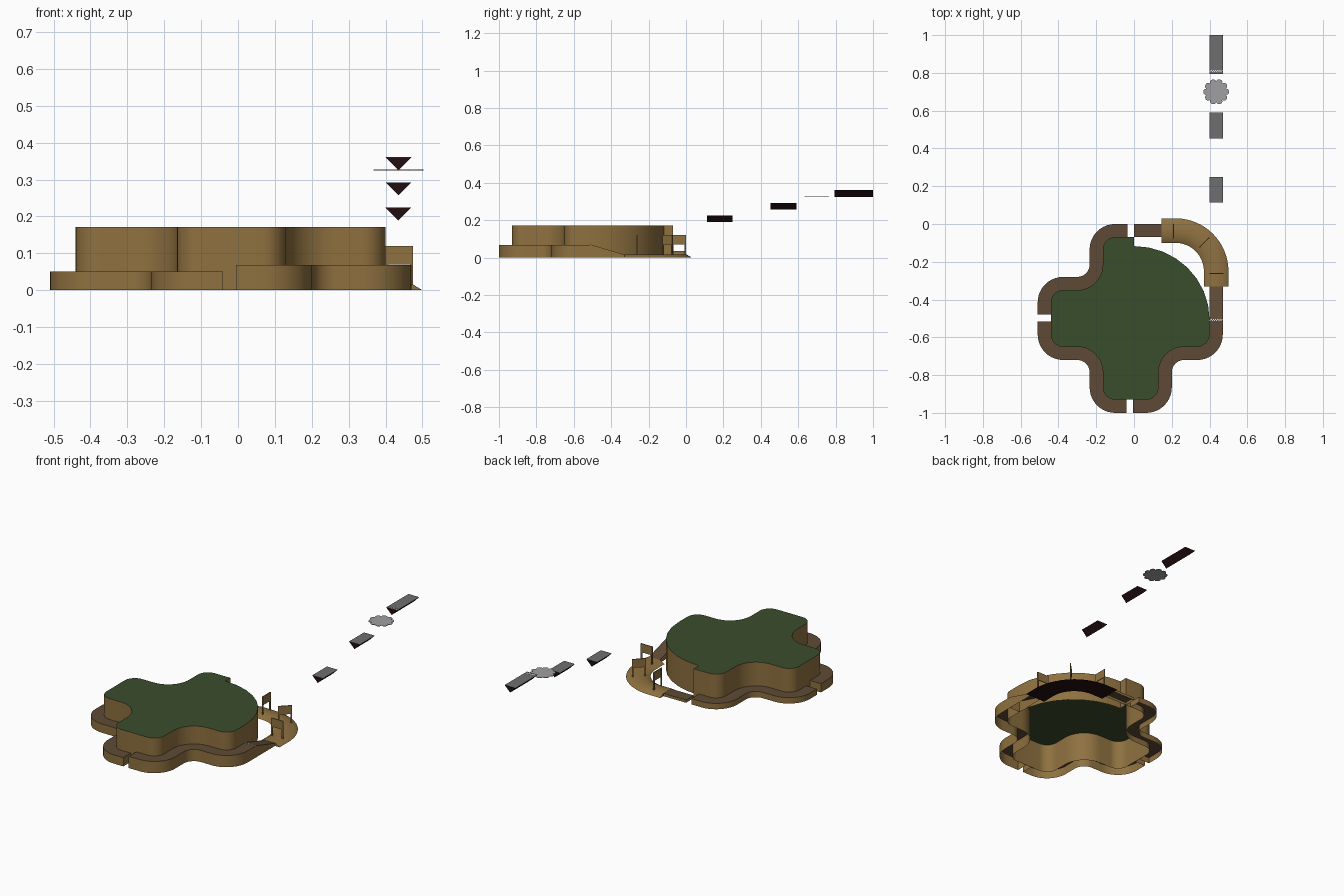
import bpy, bmesh, math
from mathutils import Vector

if "Cube" in bpy.data.objects:
    bpy.data.objects.remove(bpy.data.objects["Cube"])

def srgb(h):
    c = [int(h[i:i + 2], 16) / 255 for i in (0, 2, 4)]
    return [x / 12.92 if x <= 0.04045 else ((x + 0.055) / 1.055) ** 2.4 for x in c] + [1]

def mat(name, h):
    m = bpy.data.materials.new(name)
    m.diffuse_color = srgb(h)
    m.use_nodes = True
    m.node_tree.nodes["Principled BSDF"].inputs["Base Color"].default_value = m.diffuse_color
    return m

GRASS = mat("grass green", "3A4D2B")
WOOD = mat("tan wood", "8F7140")
TRACK = mat("track brown", "5E4A35")
DARK = mat("dark underside", "220E10")
GREY = mat("ramp grey", "6E6E6E")
LIGHT = mat("light grey", "A0A0A2")
WHITE = mat("white", "E8E8E8")

def make(name, verts, faces, mats, idx=None, smooth=False):
    me = bpy.data.meshes.new(name)
    me.from_pydata([tuple(v) for v in verts], [], faces)
    for m in mats:
        me.materials.append(m)
    if idx:
        for p, i in zip(me.polygons, idx):
            p.material_index = i
    ob = bpy.data.objects.new(name, me)
    bpy.context.collection.objects.link(ob)
    if smooth:
        bpy.ops.object.select_all(action='DESELECT')
        ob.select_set(True)
        bpy.context.view_layer.objects.active = ob
        bpy.ops.object.shade_smooth_by_angle(angle=math.radians(35))
    return ob

def fillet(pts, r=0.1, n=10):
    """Round every inner corner of a polyline."""
    pts = [Vector(p) for p in pts]
    out = [pts[0]]
    for a, b, c in zip(pts, pts[1:], pts[2:]):
        u, v = (a - b).normalized(), (c - b).normalized()
        o = b + (u + v) * r
        for i in range(n + 1):
            t = i / n * math.pi / 2
            out.append(o - v * r * math.cos(t) - u * r * math.sin(t))
    return out + [pts[-1]]

def offset(pts, d):
    """Shift a polyline to its left by d."""
    out = []
    for i, p in enumerate(pts):
        t = (pts[min(i + 1, len(pts) - 1)] - pts[max(i - 1, 0)]).normalized()
        out.append(p + Vector((-t.y, t.x)) * d)
    return out

def sweep(name, pts, profile, seg_mats, mats, closed=False, caps=0):
    """Sweep a (side, height) profile along a path; height may be a function of the path fraction."""
    verts, faces, idx = [], [], []
    k, n = len(profile), len(pts)
    rails = [offset(pts, s) for s, h in profile]
    for i in range(n):
        for (s, h), rail in zip(profile, rails):
            verts.append((rail[i].x, rail[i].y, h(i / (n - 1)) if callable(h) else h))
    for i in range(n - 1):
        for j in range(k if closed else k - 1):
            a, b = i * k + j, i * k + (j + 1) % k
            faces.append((a, a + k, b + k, b))
            idx.append(seg_mats[j])
    faces += [tuple(range(k)), tuple(reversed(range((n - 1) * k, n * k)))]
    idx += [caps, caps]
    return make(name, verts, faces, mats, idx, True)

W = 0.035
def track(name, pts, h):
    return sweep(name, pts, [(W, 0), (W, h), (-W, h), (-W, 0)], [0, 1, 0], [WOOD, TRACK])

# raised track sections around the hill, stepping up by quarter
nw = [(-0.035, -0.035), (-0.2, -0.035), (-0.2, -0.315), (-0.475, -0.315), (-0.475, -0.48)]
sw = [(-0.475, -0.515), (-0.475, -0.685), (-0.2, -0.685), (-0.2, -0.965), (-0.04, -0.965)]
se = [(-0.005, -0.965), (0.165, -0.965), (0.165, -0.685), (0.435, -0.685), (0.435, -0.505)]
track("track_back_left", fillet(nw), 0.034)
track("track_front_left", fillet(sw), 0.051)
track("track_front_right", fillet(se), 0.068)
track("track_back_strip", [Vector((0.15, -0.035)), Vector((0.0, -0.035))], 0.016)
track("track_right_ramp", [Vector((0.435, -0.505)), Vector((0.435, -0.33))],
      lambda t: 0.068 - 0.052 * t)

# hill: inner edge of the track, closed by a quarter ellipse at the back right
centre = fillet([(0.0, -0.035)] + nw[1:4] + sw[1:4] + se[1:])
outline = offset(centre, W)
outline += [Vector((0.4 * math.cos(t), -0.505 + 0.388 * math.sin(t)))
            for t in (math.pi / 2 * i / 8 for i in range(1, 9))]
n = len(outline)
verts = [(p.x, p.y, z) for z in (0, 0.172) for p in outline]
faces = [(i, (i + 1) % n, n + (i + 1) % n, n + i) for i in range(n)] + [tuple(range(n, 2 * n))]
make("hill", verts, faces, [WOOD, GRASS], [0] * n + [1], True)

# curved wooden bend with sloping shoulders
bend = fillet([(0.145, -0.035), (0.435, -0.035), (0.435, -0.33)], 0.215, 16)
sweep("wooden_bend", bend, [(0.065, 0), (0.037, 0.017), (-0.037, 0.017), (-0.065, 0)],
      [0, 0, 0, 1], [WOOD, DARK], closed=True)

def box(bm, size, loc):
    r = bmesh.ops.create_cube(bm, size=1)["verts"]
    bmesh.ops.scale(bm, vec=size, verts=r)
    bmesh.ops.translate(bm, vec=loc, verts=r)

def bm_object(name, bm, m):
    me = bpy.data.meshes.new(name)
    bm.to_mesh(me)
    bm.free()
    me.materials.append(m)
    ob = bpy.data.objects.new(name, me)
    bpy.context.collection.objects.link(ob)
    return ob

# three gates standing across the bend
for k, (x, y, a) in enumerate([(0.21, -0.038, 90), (0.372, -0.098, 45), (0.437, -0.262, 0)]):
    bm = bmesh.new()
    box(bm, (0.075, 0.005, 0.05), (0, 0, 0.095))
    for s in (-1, 1):
        box(bm, (0.008, 0.006, 0.105), (s * 0.0335, 0, 0.0675))
    ob = bm_object("gate_%d" % (k + 1), bm, WOOD)
    ob.location = (x, y, 0)
    ob.rotation_euler.z = math.radians(a)

# floating wedge ramps
for k, (y0, y1, z) in enumerate([(0.113, 0.248, 0.224), (0.452, 0.59, 0.292), (0.795, 1.0, 0.36)]):
    v = [(0.435 + x, y, z + dz) for y in (y0, y1) for x, dz in ((-W, 0), (W, 0), (0, -0.035))]
    make("floating_ramp_%d" % (k + 1), v,
         [(0, 1, 4, 3), (1, 2, 5, 4), (2, 0, 3, 5), (0, 2, 1), (3, 4, 5)],
         [GREY, DARK], [0, 1, 1, 1, 1])

# scalloped floating disc
N = 80
rim = []
for i in range(N):
    t = 2 * math.pi * i / N
    r = 0.054 + 0.014 * math.sqrt(abs(math.cos(5 * t)))
    rim.append((0.435 + r * math.cos(t), 0.7 + r * math.sin(t)))
v = [(x, y, z) for z in (0.325, 0.3275) for x, y in rim]
make("scalloped_disc", v, [(i, (i + 1) % N, N + (i + 1) % N, N + i) for i in range(N)]
     + [tuple(range(N, 2 * N)), tuple(reversed(range(N)))], [LIGHT])

# chequered start and finish lines
for name, y, z in (("start_line", -0.508, 0.0685), ("finish_line", 0.81, 0.3605)):
    bm = bmesh.new()
    for row in range(2):
        for i in range(6):
            box(bm, (0.0058, 0.0058, 0.001),
                (0.403 + 0.0058 * (2 * i + row), y + row * 0.0058 - 0.003, z))
    bm_object(name, bm, WHITE)
